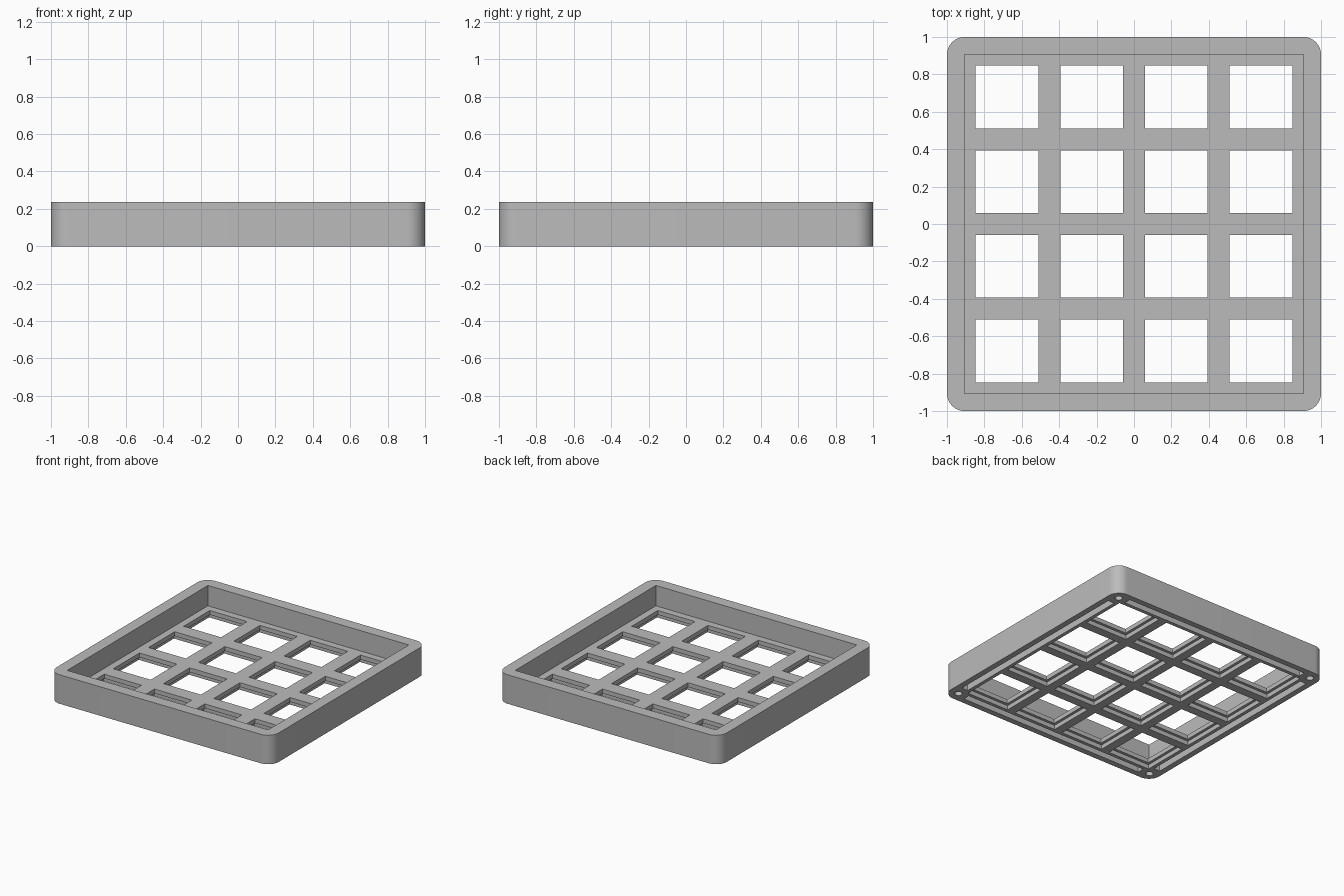
import bpy
import bmesh
import math
from mathutils import Matrix

default = bpy.data.objects.get("Cube")
if default:
    bpy.data.objects.remove(default, do_unlink=True)

HEIGHT, RADIUS = 0.236, 0.095
CAVITY, PLATE_TOP, LEDGE = 0.905, 0.07, 0.035
PITCH, HOLE, POCKET = 0.4525, 0.336, 0.38
cells = [(i - 1.5) * PITCH for i in range(4)]
signs = (-1, 1)

grey = bpy.data.materials.new("plain_grey")
grey.use_nodes = True
grey.diffuse_color = (0.5, 0.5, 0.5, 1)
grey.node_tree.nodes["Principled BSDF"].inputs["Base Color"].default_value = grey.diffuse_color


def finish(bm, name):
    mesh = bpy.data.meshes.new(name)
    bmesh.ops.recalc_face_normals(bm, faces=bm.faces)
    bm.to_mesh(mesh)
    bm.free()
    mesh.materials.append(grey)
    obj = bpy.data.objects.new(name, mesh)
    bpy.context.collection.objects.link(obj)
    return obj


def add_box(bm, x, y, sx, sy, z0, z1):
    place = Matrix.Translation((x, y, (z0 + z1) / 2)) @ Matrix.Diagonal((sx, sy, z1 - z0, 1))
    bmesh.ops.create_cube(bm, size=1, matrix=place)


def cut(target, bm, name):
    cutter = finish(bm, name)
    cutter.hide_render = True
    mod = target.modifiers.new(name, 'BOOLEAN')
    mod.operation, mod.solver, mod.object = 'DIFFERENCE', 'EXACT', cutter
    bpy.context.view_layer.objects.active = target
    bpy.ops.object.modifier_apply(modifier=mod.name)
    bpy.data.objects.remove(cutter, do_unlink=True)


# Outer block with rounded upright corners
bm = bmesh.new()
add_box(bm, 0, 0, 2, 2, 0, HEIGHT)
upright = [e for e in bm.edges if abs(e.verts[0].co.z - e.verts[1].co.z) > 0.1]
bmesh.ops.bevel(bm, geom=upright, offset=RADIUS, segments=12, profile=0.5, affect='EDGES')
case = finish(bm, "grid_plate_case")

# Open tray above the plate
bm = bmesh.new()
add_box(bm, 0, 0, 2 * CAVITY, 2 * CAVITY, PLATE_TOP, HEIGHT + 0.1)
cut(case, bm, "tray_cutter")

# Square openings, then wider pockets on the underside
for name, size, top in (("opening_cutter", HOLE, PLATE_TOP + 0.05),
                        ("pocket_cutter", POCKET, LEDGE)):
    bm = bmesh.new()
    for x in cells:
        for y in cells:
            add_box(bm, x, y, size, size, -0.05, top)
    cut(case, bm, name)

# Straight grooves under each wall
bm = bmesh.new()
for s in signs:
    add_box(bm, s * 0.925, 0, 0.055, 1.68, -0.05, 0.05)
    add_box(bm, 0, s * 0.925, 1.68, 0.055, -0.05, 0.05)
cut(case, bm, "groove_cutter")

# Blind screw holes under the corners
bm = bmesh.new()
for sx in signs:
    for sy in signs:
        bmesh.ops.create_cone(bm, cap_ends=True, segments=24, radius1=0.028, radius2=0.028,
                              depth=0.12, matrix=Matrix.Translation((sx * 0.92, sy * 0.92, 0)))
cut(case, bm, "screw_hole_cutter")

bpy.ops.object.select_all(action='DESELECT')
case.select_set(True)
bpy.context.view_layer.objects.active = case
bpy.ops.object.shade_smooth_by_angle(angle=math.radians(30))
